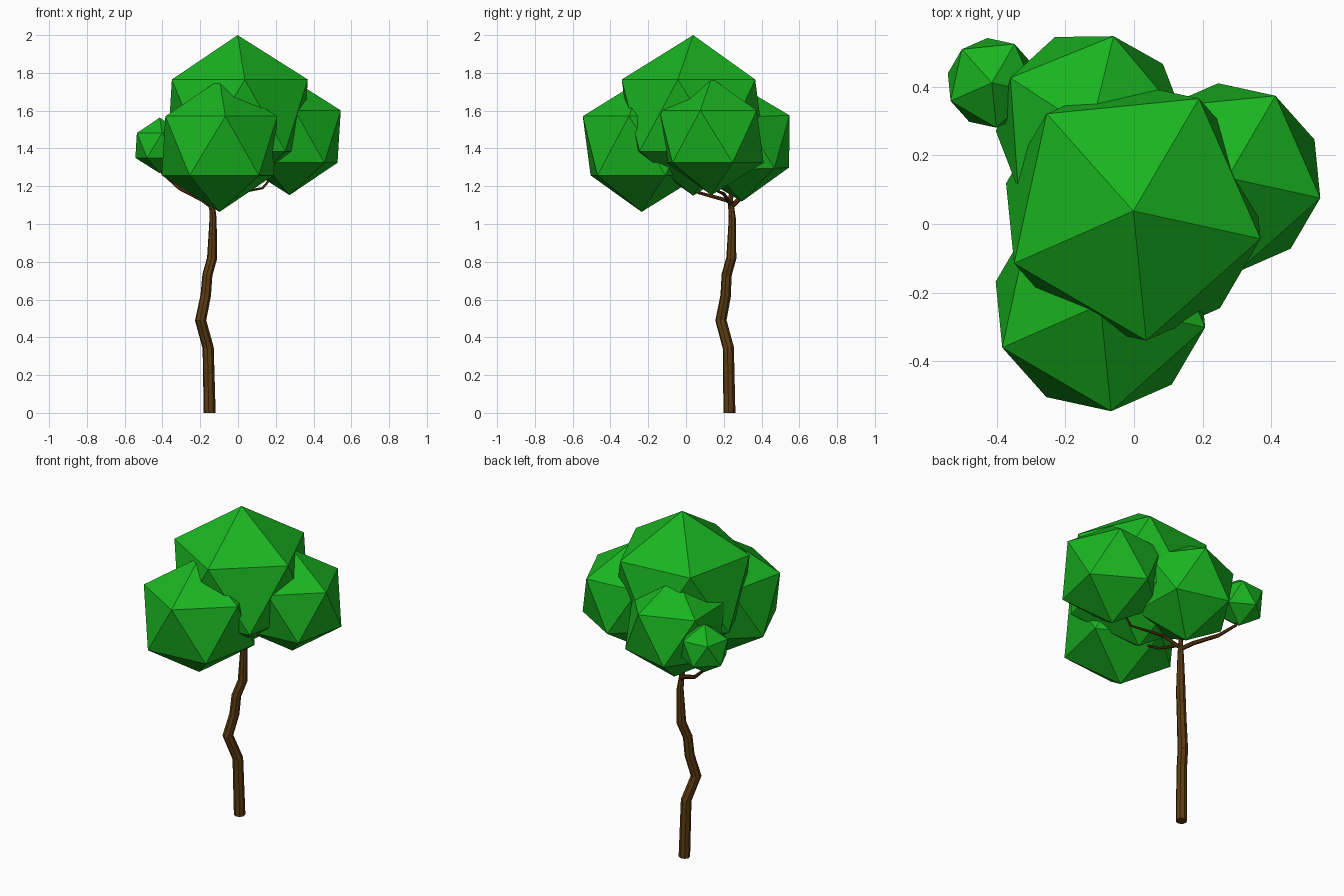
import bpy
from math import radians


def material(name, color):
    m = bpy.data.materials.new(name)
    m.diffuse_color = (*color, 1)
    return m


LEAF = material("leaf_green", (0.01, 0.46, 0.015))
BARK = material("bark_brown", (0.11, 0.045, 0.006))


def foliage(name, center, radius, turn=-12.3, tilt=0):
    """One 20-sided leaf clump."""
    bpy.ops.mesh.primitive_ico_sphere_add(
        subdivisions=1, radius=radius, location=center,
        rotation=(radians(tilt), 0, radians(turn)))
    ob = bpy.context.object
    ob.name = name
    ob.data.materials.append(LEAF)


def limb(name, points):
    """Tapered eight-sided tube through (x, y, z, radius) points."""
    cu = bpy.data.curves.new(name, 'CURVE')
    cu.dimensions = '3D'
    cu.bevel_depth = 1
    cu.bevel_resolution = 2
    cu.use_fill_caps = True
    sp = cu.splines.new('POLY')
    sp.points.add(len(points) - 1)
    for p, (x, y, z, r) in zip(sp.points, points):
        p.co = (x, y, z, 1)
        p.radius = r
    sp.use_smooth = False
    cu.materials.append(BARK)
    ob = bpy.data.objects.new(name, cu)
    bpy.context.collection.objects.link(ob)


# Leaf clumps
foliage("crown_top", (-0.002, 0.038, 1.575), 0.425)
foliage("crown_front", (-0.098, -0.235, 1.414), 0.35)
foliage("crown_right", (0.273, 0.135, 1.463), 0.31)
foliage("crown_back", (-0.127, 0.285, 1.428), 0.309, 4, 2)
foliage("crown_small_left", (-0.415, 0.412, 1.416), 0.147)

# Crooked trunk
limb("trunk", [
    (-0.15, 0.23, 0, 0.032), (-0.158, 0.224, 0.345, 0.03),
    (-0.198, 0.185, 0.49, 0.03), (-0.171, 0.21, 0.62, 0.028),
    (-0.162, 0.215, 0.73, 0.027), (-0.137, 0.24, 0.82, 0.027),
    (-0.132, 0.245, 1.03, 0.019), (-0.14, 0.235, 1.13, 0.014),
    (-0.13, 0.27, 1.3, 0.01)])

# Branches reaching into the clumps
limb("branch_left", [
    (-0.135, 0.24, 1.09, 0.014), (-0.19, 0.28, 1.13, 0.013),
    (-0.31, 0.36, 1.19, 0.011), (-0.4, 0.4, 1.27, 0.009),
    (-0.415, 0.412, 1.36, 0.007)])
limb("branch_right", [
    (-0.137, 0.238, 1.1, 0.011), (-0.05, 0.2, 1.16, 0.009),
    (0.06, 0.16, 1.177, 0.007), (0.13, 0.13, 1.19, 0.006),
    (0.16, 0.13, 1.225, 0.006), (0.24, 0.135, 1.35, 0.005)])
limb("branch_front", [
    (-0.138, 0.235, 1.12, 0.011), (-0.12, 0.07, 1.165, 0.008),
    (-0.1, -0.1, 1.27, 0.006)])
